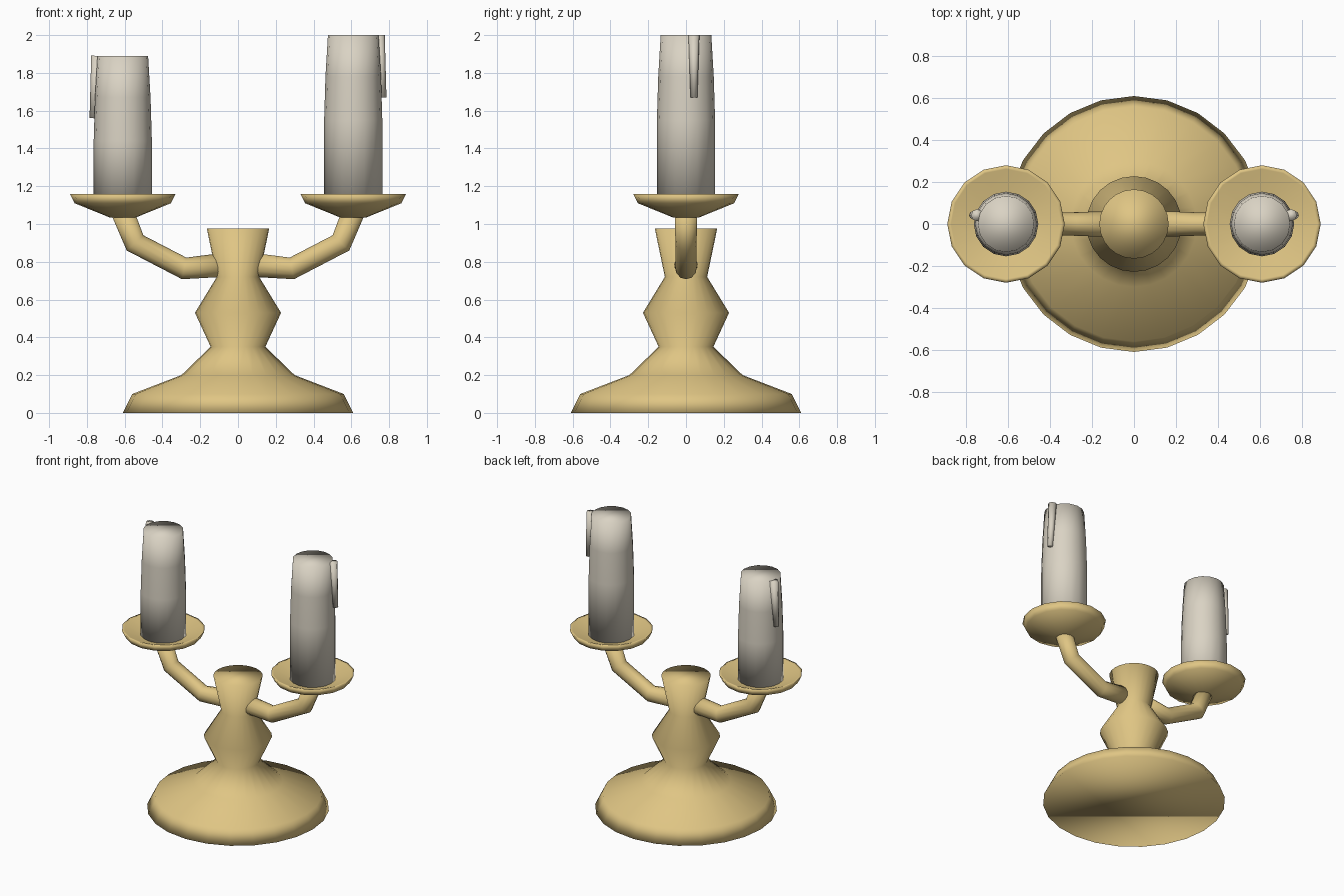
import bpy, bmesh
from math import cos, sin, pi
from mathutils import Vector

cube = bpy.data.objects.get("Cube")
if cube:
    bpy.data.objects.remove(cube)


def make_material(name, rgb):
    mat = bpy.data.materials.new(name)
    mat.use_nodes = True
    mat.diffuse_color = (*rgb, 1)
    mat.node_tree.nodes["Principled BSDF"].inputs["Base Color"].default_value = (*rgb, 1)
    return mat


brass = make_material("brass", (0.74, 0.56, 0.23))
wax = make_material("wax", (0.70, 0.65, 0.55))


def loft(name, rings, mat):
    """Bridge equal rings of points, cap both ends and shade smooth."""
    bm = bmesh.new()
    loops = [[bm.verts.new(p) for p in ring] for ring in rings]
    for a, b in zip(loops, loops[1:]):
        for i in range(len(a)):
            j = (i + 1) % len(a)
            bm.faces.new((a[i], a[j], b[j], b[i]))
    bm.faces.new(list(reversed(loops[0])))
    bm.faces.new(loops[-1])
    bmesh.ops.recalc_face_normals(bm, faces=bm.faces)
    for face in bm.faces:
        face.smooth = True
    mesh = bpy.data.meshes.new(name)
    bm.to_mesh(mesh)
    bm.free()
    mesh.materials.append(mat)
    obj = bpy.data.objects.new(name, mesh)
    bpy.context.collection.objects.link(obj)
    return obj


def lathe(name, profile, mat, sides, x=0):
    """Turn (radius, height) pairs around a vertical axis at x."""
    angles = [2 * pi * i / sides for i in range(sides)]
    return loft(name, [[(x + r * cos(a), r * sin(a), z) for a in angles]
                       for r, z in profile], mat)


def tube(name, path, radii, mat, sides=12):
    """Sweep a circle along a path, mitred at each bend."""
    pts = [Vector(p) for p in path]
    rings = []
    for i, p in enumerate(pts):
        before = (p - pts[i - 1]).normalized() if i else Vector()
        after = (pts[i + 1] - p).normalized() if i < len(pts) - 1 else Vector()
        tangent = (before + after).normalized()
        u = Vector((0, 1, 0)).cross(tangent).normalized()
        v = tangent.cross(u)
        miter = 1 / tangent.dot(after if i == 0 else before)
        rings.append([p + radii[i] * (miter * cos(a) * u + sin(a) * v)
                      for a in (2 * pi * k / sides for k in range(sides))])
    return loft(name, rings, mat)


# Turned foot and stem
lathe("base_and_stem", [(0.61, 0), (0.56, 0.1), (0.30, 0.2), (0.145, 0.35),
                        (0.228, 0.53), (0.112, 0.72), (0.165, 0.975)], brass, 24)

# Arm, dish, candle and wax drip on each side
for side, s, top in (("left", 1, 2.0), ("right", -1, 1.89)):
    x = 0.61 * s
    tube(side + "_arm", [(s * 0.06, 0, 0.785), (s * 0.285, 0, 0.765),
                         (s * 0.545, 0, 0.90), (s * 0.61, 0, 1.06)],
         [0.064, 0.056, 0.056, 0.06], brass)
    lathe(side + "_dish", [(0.07, 1.035), (0.255, 1.11), (0.28, 1.16),
                           (0.262, 1.158), (0.16, 1.12)], brass, 16, x)
    lathe(side + "_candle", [(0.154, 1.115), (0.154, top - 0.45),
                             (0.147, top - 0.22), (0.134, top)], wax, 16, x)
    tube(side + "_drip", [(s * 0.748, 0.042, top), (s * 0.768, 0.042, top - 0.33)],
         [0.029, 0.018], wax, 8)
